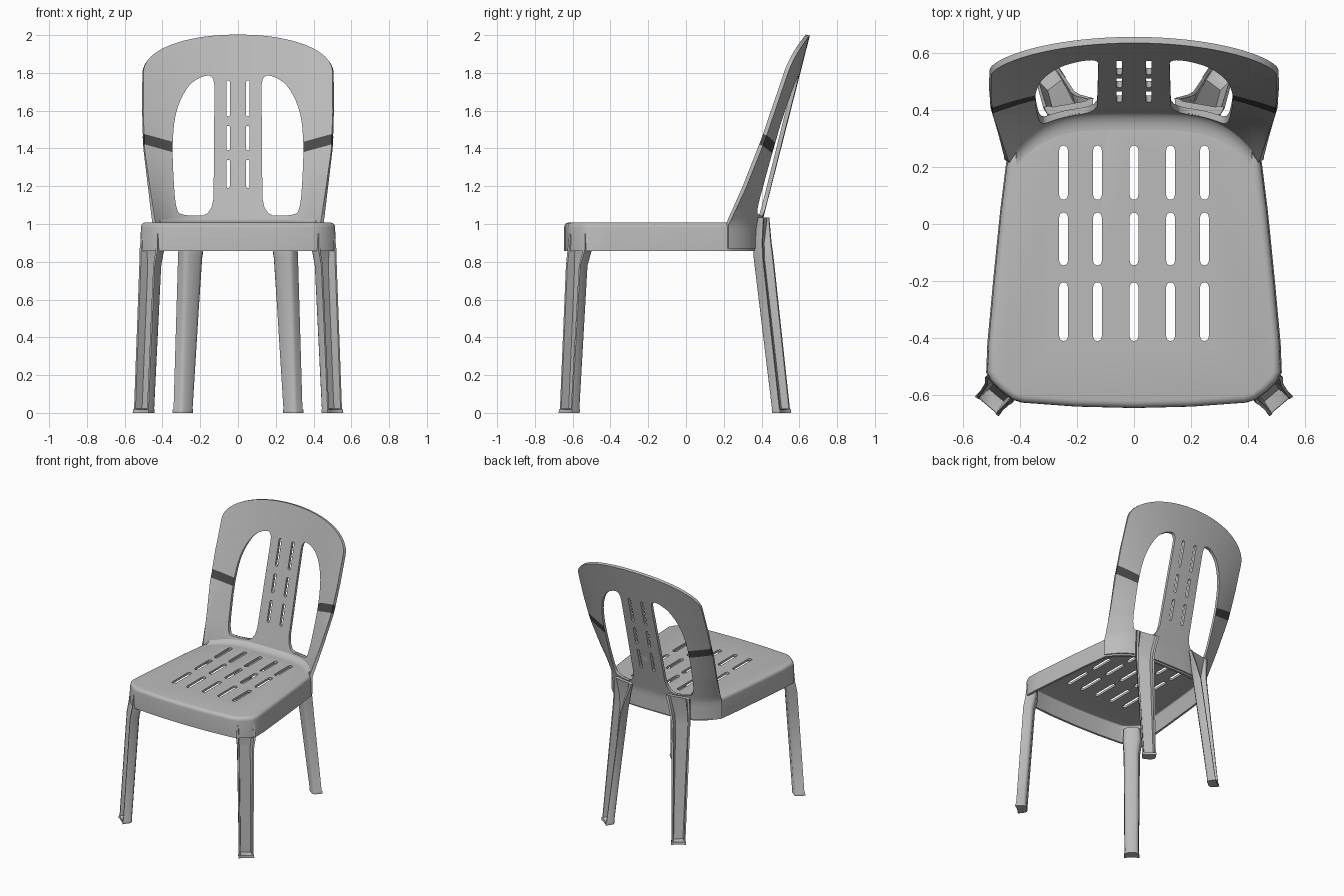
import bpy, bmesh, math
from mathutils import Vector

if "Cube" in bpy.data.objects:
    bpy.data.objects.remove(bpy.data.objects["Cube"], do_unlink=True)


def material(name, value):
    m = bpy.data.materials.new(name)
    m.use_nodes = True
    m.diffuse_color = (value, value, value, 1)
    m.node_tree.nodes["Principled BSDF"].inputs["Base Color"].default_value = m.diffuse_color
    return m


LIGHT = material("light grey plastic", 0.5)
DARK = material("dark grey band", 0.07)


def finish(bm, name):
    me = bpy.data.meshes.new(name)
    bm.to_mesh(me)
    bm.free()
    ob = bpy.data.objects.new(name, me)
    bpy.context.collection.objects.link(ob)
    me.materials.append(LIGHT)
    me.materials.append(DARK)
    return ob


def activate(ob):
    bpy.ops.object.select_all(action='DESELECT')
    ob.select_set(True)
    bpy.context.view_layer.objects.active = ob


def smooth(ob, angle=35):
    activate(ob)
    bpy.ops.object.shade_smooth_by_angle(angle=math.radians(angle))


def modify(ob, kind, **settings):
    activate(ob)
    mod = ob.modifiers.new(kind.title(), kind)
    for key, value in settings.items():
        setattr(mod, key, value)
    bpy.ops.object.modifier_apply(modifier=mod.name)


def cut(ob, cutter):
    cutter.hide_render = True
    modify(ob, 'BOOLEAN', object=cutter, operation='DIFFERENCE', solver='EXACT')
    bpy.data.objects.remove(cutter, do_unlink=True)


def lerp(table, t):
    for (a, va), (b, vb) in zip(table, table[1:]):
        if t <= b:
            return va + (vb - va) * max(0, (t - a) / (b - a))
    return table[-1][1]


def round_corners(pts, times=2):
    for _ in range(times):
        new = []
        for p, q in zip(pts, pts[1:] + pts[:1]):
            p, q = Vector(p), Vector(q)
            new += [p.lerp(q, 0.25), p.lerp(q, 0.75)]
        pts = new
    return pts


def slot(x, a, b, r):
    """Outline of a slot with round ends."""
    arc = [math.pi * i / 8 for i in range(9)]
    return ([(x + r * math.cos(t), b - r + r * math.sin(t)) for t in arc]
            + [(x - r * math.cos(t), a + r - r * math.sin(t)) for t in arc])


def prisms(outlines, place, lo, hi):
    bm = bmesh.new()
    for pts in outlines:
        f = bm.faces.new([bm.verts.new(place(p[0], p[1], lo)) for p in pts])
        ext = bmesh.ops.extrude_face_region(bm, geom=[f])
        shift = Vector(place(0, 0, hi)) - Vector(place(0, 0, lo))
        bmesh.ops.translate(bm, vec=shift, verts=[v for v in ext["geom"] if isinstance(v, bmesh.types.BMVert)])
    bmesh.ops.recalc_face_normals(bm, faces=bm.faces)
    return finish(bm, "cutter")


def grid(bm, rows):
    vs = [[bm.verts.new(p) for p in row] for row in rows]
    for r0, r1 in zip(vs, vs[1:]):
        for i in range(len(r0) - 1):
            bm.faces.new((r0[i], r0[i + 1], r1[i + 1], r1[i]))


# Curved surface shared by the backrest and the rear of the seat
WIDTH = [(0.86, 0.445), (1.0, 0.445), (1.2, 0.472), (1.4, 0.498), (1.6, 0.505), (1.8, 0.503)]
WRAP = [(1.0, 0.17), (1.2, 0.13), (1.45, 0.095), (1.8, 0.065), (2.0, 0.05)]


def back_y(u, z):
    centre = 0.39 + 0.255 * max(0, z - 1.0)
    power = lerp([(1.0, 4), (1.5, 2.4), (2.0, 2)], z)
    return centre - lerp(WRAP, z) * abs(u) ** power


# Backrest shell
bm = bmesh.new()
rows = []
for j in range(37):
    v = j / 36
    row = []
    for i in range(49):
        u = math.sin(math.pi / 2 * (i / 24 - 1))
        top = 1.8 + 0.2 * max(0, 1 - abs(u) ** 2.1) ** (1 / 2.1)
        z = 0.87 + v * (top - 0.87)
        row.append((u * lerp(WIDTH, 0.87 + v * 0.93), back_y(u, z), z))
    rows.append(row)
grid(bm, rows)
# Sloping band on each upright
SLOPE, BAND = 0.27, (1.283, 1.338)
for side in (1, -1):
    for h in BAND:
        bmesh.ops.bisect_plane(bm, geom=bm.verts[:] + bm.edges[:] + bm.faces[:],
                               plane_co=(0, 0, h), plane_no=(-SLOPE * side, 0, 1))
for f in bm.faces:
    c = f.calc_center_median()
    if abs(c.x) > 0.25 and BAND[0] < c.z - SLOPE * abs(c.x) < BAND[1]:
        f.material_index = 1
back = finish(bm, "backrest")
modify(back, 'SOLIDIFY', thickness=0.022, offset=0)

# Backrest openings and slots
window = [(0.13, 1.04), (0.29, 1.045), (0.33, 1.07), (0.345, 1.3), (0.347, 1.45),
          (0.33, 1.6), (0.27, 1.73), (0.19, 1.785), (0.125, 1.785), (0.125, 1.65), (0.128, 1.3)]
outlines = [round_corners([(s * x, z) for x, z in window]) for s in (1, -1)]
for x in (-0.052, 0.052):
    for a, b in ((1.19, 1.34), (1.39, 1.52), (1.57, 1.76)):
        outlines.append(slot(x, a, b, 0.01))
cut(back, prisms(outlines, lambda a, b, h: (a, h, b), 0.1, 0.9))
smooth(back)

# Seat with a hollow skirt
half = [(0, -0.645), (0.2, -0.64), (0.39, -0.626), (0.425, -0.615), (0.465, -0.585),
        (0.5, -0.55), (0.514, -0.52), (0.51, -0.42), (0.49, -0.2), (0.465, 0.05), (0.445, 0.21)]
rear = [math.sin(math.pi / 2 * (1 - i / 16)) for i in range(1, 17)]
half += [(u * 0.445, back_y(u, 1.0)) for u in rear]
outline = half + [(-x, y) for x, y in reversed(half[1:-1])]
bm = bmesh.new()
top = bm.faces.new([bm.verts.new((x, y, 1.008)) for x, y in outline])
rim = list(top.edges)
ext = bmesh.ops.extrude_edge_only(bm, edges=rim)
low = [v for v in ext["geom"] if isinstance(v, bmesh.types.BMVert)]
bmesh.ops.translate(bm, vec=(0, 0, -0.15), verts=low)
for v in low:
    v.co.x *= 1.008
bmesh.ops.bevel(bm, geom=rim, offset=0.025, segments=4, profile=0.5, affect='EDGES')
bmesh.ops.recalc_face_normals(bm, faces=bm.faces)
if max(bm.faces, key=lambda f: f.calc_area()).normal.z < 0:
    bmesh.ops.reverse_faces(bm, faces=bm.faces)
seat = finish(bm, "seat")
modify(seat, 'SOLIDIFY', thickness=0.016, offset=-1)
outlines = [slot(x, a, b, 0.015) for x in (-0.247, -0.128, 0, 0.128, 0.247)
            for a, b in ((-0.41, -0.205), (-0.145, 0.04), (0.085, 0.275))]
cut(seat, prisms(outlines, lambda a, b, h: (a, b, h), 0.9, 1.1))
smooth(seat)

# Concave blend from seat to backrest
bm = bmesh.new()
rows = []
R = 0.055
for j in range(9):
    t = math.pi / 2 * j / 8
    z = 1.008 + R * (1 - math.cos(t)) * 0.65
    us = [0.93 * (i / 20 - 1) for i in range(41)]
    rows.append([(u * 0.445, back_y(u, z) - 0.008 - R * (1 - math.sin(t)), z) for u in us])
grid(bm, rows)
smooth(finish(bm, "seat_to_back_blend"), 60)


# Legs: tapered channels open to the outside, rounded on the inside
def leg(name, sections, side):
    bm = bmesh.new()
    rings = []
    for cx, cy, z, hw, hd, angle, floor in sections:
        a = math.radians(angle)
        n, t = Vector((math.cos(a), math.sin(a))), Vector((-math.sin(a), math.cos(a)))
        shape = [(-1, 1), (-0.8, 1), (-0.66, floor), (0.66, floor), (0.8, 1), (1, 1),
                 (0.93, -0.4), (0.8, -0.78), (0.5, -1), (-0.5, -1), (-0.8, -0.78), (-0.93, -0.4)]
        ring = []
        for p, q in shape:
            v = Vector((cx, cy)) + t * p * hw + n * q * hd
            ring.append(bm.verts.new((side * v.x, v.y, z)))
        rings.append(ring)
    for r0, r1 in zip(rings, rings[1:]):
        for i in range(len(r0)):
            k = (i + 1) % len(r0)
            bm.faces.new((r0[i], r0[k], r1[k], r1[i]))
    bm.faces.new(rings[0])
    bm.faces.new(rings[-1])
    bmesh.ops.recalc_face_normals(bm, faces=bm.faces)
    smooth(finish(bm, name), 40)


# Each section: x, y, height, half width, half depth, facing, channel floor
FRONT = [(0.493, -0.612, 0, 0.054, 0.036, -50, 0.9), (0.492, -0.611, 0.018, 0.053, 0.036, -50, 0.9),
         (0.491, -0.61, 0.022, 0.05, 0.033, -50, -0.4), (0.458, -0.572, 0.78, 0.056, 0.035, -47, -0.3),
         (0.449, -0.556, 0.86, 0.066, 0.036, -46, 0.1), (0.445, -0.552, 0.95, 0.06, 0.034, -46, 0.7)]
BACK = [(0.287, 0.5, 0, 0.05, 0.034, 53, 0.9), (0.286, 0.499, 0.018, 0.05, 0.034, 53, 0.9),
        (0.285, 0.497, 0.022, 0.047, 0.031, 53, -0.4), (0.247, 0.405, 0.82, 0.062, 0.034, 62, -0.3),
        (0.24, 0.4, 0.9, 0.068, 0.03, 68, -0.1), (0.226, 0.408, 1.035, 0.088, 0.018, 80, 0.7)]
for side, label in ((1, "left"), (-1, "right")):
    leg("front_leg_" + label, FRONT, side)
    leg("back_leg_" + label, BACK, side)
